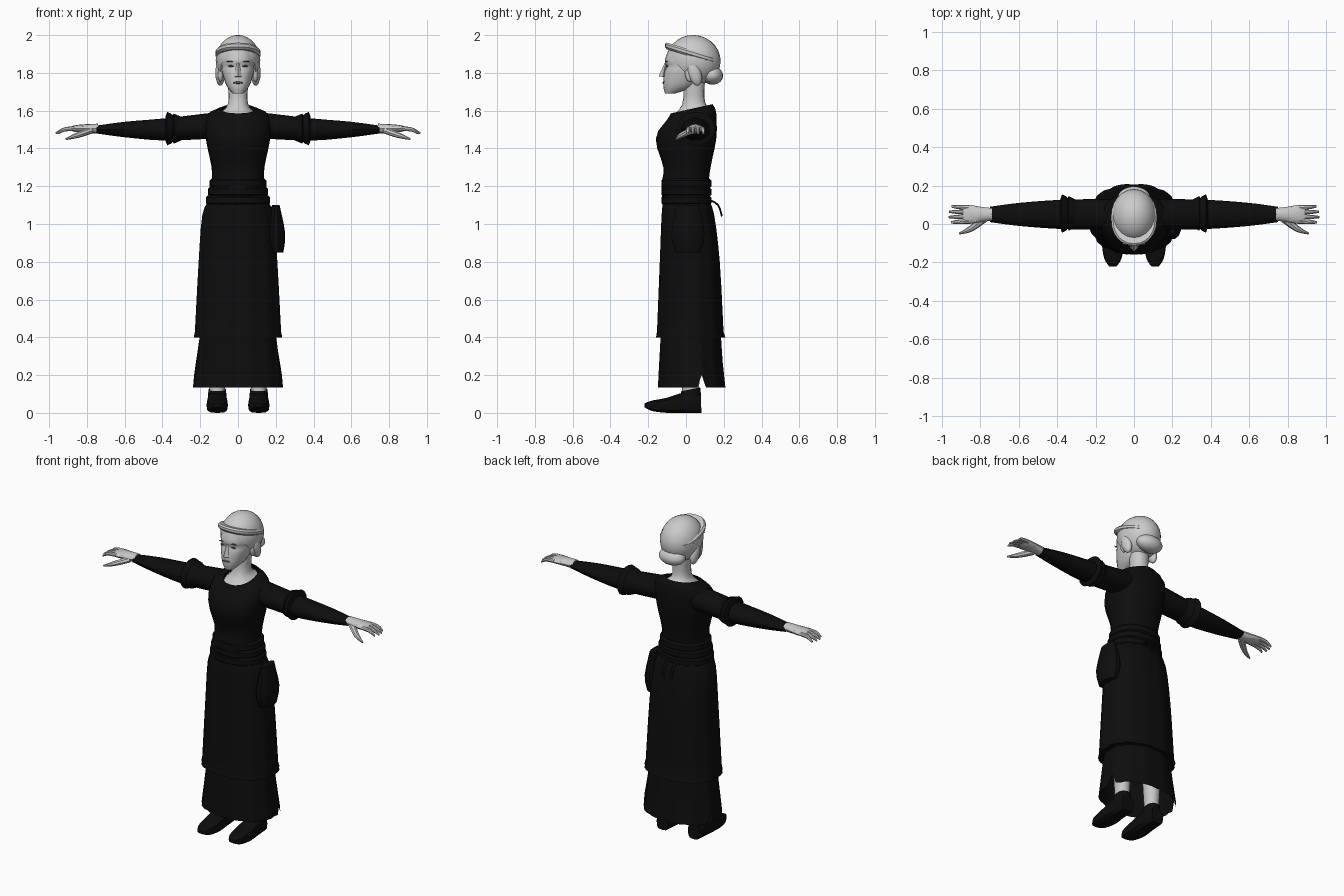
import bpy, bmesh, math
from mathutils import Vector, Matrix

default_cube = bpy.data.objects.get("Cube")
if default_cube:
    bpy.data.objects.remove(default_cube)


def material(name, value):
    colour = (value, value, value, 1)
    mat = bpy.data.materials.new(name)
    mat.use_nodes = True
    mat.diffuse_color = colour
    mat.node_tree.nodes["Principled BSDF"].inputs["Base Color"].default_value = colour
    return mat


BLACK = material("black cloth", .004)
SKIN = material("pale skin", .58)
HAIR = material("pale hair", .6)
SHADE = material("dark grey features", .1)


def finish(name, bm, mat):
    bmesh.ops.recalc_face_normals(bm, faces=bm.faces)
    mesh = bpy.data.meshes.new(name)
    bm.to_mesh(mesh)
    bm.free()
    mesh.materials.append(mat)
    obj = bpy.data.objects.new(name, mesh)
    bpy.context.collection.objects.link(obj)
    bpy.ops.object.select_all(action="DESELECT")
    obj.select_set(True)
    bpy.context.view_layer.objects.active = obj
    bpy.ops.object.shade_smooth_by_angle(angle=math.radians(35))
    return obj


def smooth(keys, steps=3):
    """Fill in rows along a spline through the key rows."""
    rows = []
    last = len(keys) - 1
    for i in range(last):
        around = zip(keys[max(i - 1, 0)], keys[i], keys[i + 1], keys[min(i + 2, last)])
        around = list(around)
        for t in (step / steps for step in range(steps)):
            rows.append([b + t / 2 * (c - a + t * (2 * a - 5 * b + 4 * c - d + t * (3 * (b - c) + d - a)))
                         for a, b, c, d in around])
    return rows + [keys[last]]


def circle(sides, power=.9):
    for i in range(sides):
        angle = math.tau * i / sides
        c, s = math.cos(angle), math.sin(angle)
        yield math.copysign(abs(c) ** power, c), math.copysign(abs(s) ** power, s)


def loft(name, rings, mat, capped=True):
    bm = bmesh.new()
    loops = [[bm.verts.new(point) for point in ring] for ring in rings]
    for lower, upper in zip(loops, loops[1:]):
        for i in range(len(lower)):
            bm.faces.new((lower[i - 1], lower[i], upper[i], upper[i - 1]))
    if capped:
        bm.faces.new(loops[0])
        bm.faces.new(loops[-1])
    return finish(name, bm, mat)


def upright(name, rows, mat, sides=24, x=0, pleat=0, slope=lambda z: 0, capped=True):
    """Rows of height, half width, front and back."""
    rings = []
    for z, width, front, back in rows:
        ring = []
        for i, (c, s) in enumerate(circle(sides)):
            fold = 1 - pleat * (i % 4 == 0)
            y = (back - front) / 2 * s * fold
            ring.append((x + width * c * fold, (front + back) / 2 + y, z + slope(z) * y))
        rings.append(ring)
    return loft(name, rings, mat, capped)


def tube(name, rows, mat, sides=12, power=1):
    """Rows of centre x, y, z, half width and half height."""
    along = Vector(rows[-1][:3]) - Vector(rows[0][:3])
    turn = along.to_track_quat("Z", "Y")
    return loft(name, [[Vector((x, y, z)) + turn @ Vector((width * c, height * s, 0))
                        for c, s in circle(sides, power)] for x, y, z, width, height in rows], mat)


def ball(name, centre, size, mat, tilt=0, cut=None):
    bm = bmesh.new()
    place = Matrix.Translation(centre) @ Matrix.Rotation(tilt, 4, "X") @ Matrix.Diagonal((*size, 1))
    bmesh.ops.create_uvsphere(bm, u_segments=20, v_segments=14, radius=1, matrix=place)
    if cut:
        point, normal = cut
        bmesh.ops.bisect_plane(bm, geom=bm.verts[:] + bm.edges[:] + bm.faces[:],
                               plane_co=point, plane_no=normal, clear_outer=True)
    return finish(name, bm, mat)


# Bodice with a sloping neckline
upright("bodice", smooth([
    (1.1, .16, -.12, .13), (1.2, .14, -.13, .12), (1.3, .14, -.12, .13),
    (1.45, .17, -.16, .16), (1.57, .17, -.1, .16), (1.61, .09, -.08, .14)]),
    BLACK, slope=lambda z: max(0, z - 1.5) * 2, capped=False)

# Layered sash at the waist
for fold in range(3):
    base, width = 1.1 + fold * .045, .17 - fold * .01
    upright(f"sash_fold_{fold + 1}", [
        (base + rise, width - inset, inset - .13, .135 - inset)
        for rise, inset in ((0, .01), (.01, 0), (.04, 0), (.05, .01))], BLACK)

# Overskirt and underskirt, both open at the hem
upright("overskirt", smooth([
    (1.13, .15, -.12, .12), (1.05, .19, -.13, .15), (.8, .21, -.14, .18), (.43, .23, -.155, .2)])
    + [(.4, .236, -.16, .21), (.4, .2, -.14, .19)], BLACK, sides=48, pleat=.03, capped=False)
underskirt = upright("underskirt", [
    (.5, .19, -.13, .18), (.2, .23, -.147, .2), (.135, .24, -.15, .21), (.5, .19, -.12, .17)],
    BLACK, sides=48, pleat=.03, capped=False)
for vertex in underskirt.data.vertices:  # small side slits
    spot = vertex.co
    if spot.z < .15 and abs(spot.y - .085) < .015:
        spot.z = .2

# Hip pouch and sash strings
upright("hip_pouch", smooth([(.85, .04, -.06, .08), (.95, .05, -.08, .1), (1.1, .02, -.05, .07)]),
        BLACK, sides=14, x=.2)
for side in (-1, 1):
    tube(f"sash_string_{side + 2}", smooth([
        (side * .03, y, z, .012, .006) for y, z in ((.12, 1.13), (.17, 1.1), (.19, 1.04))]),
        BLACK, sides=6)

for side, word in ((1, "left"), (-1, "right")):
    # Sleeve with a double ruffle
    tube(f"{word}_sleeve", smooth([
        (side * x, .05, 1.5 + max(0, .35 - x) / 10, depth, depth * .9 - x / 50)
        for x, depth in ((.1, .08), (.2, .08), (.4, .075), (.6, .06), (.75, .04))]), BLACK, sides=14)
    for layer in range(2):
        start, flare = .32 + layer * .035, .08 + layer * .01
        tube(f"{word}_sleeve_ruffle_{layer + 1}", [
            (side * (start + step), .055, 1.505, depth, depth * .9)
            for step, depth in ((-.02, .07), (0, flare), (.02, flare + .01), (.03, .07))], BLACK, sides=18)

    # Hand with four fingers and a thumb
    tube(f"{word}_palm", smooth([
        (side * x, .05, 1.505, depth, height)
        for x, depth, height in ((.74, .033, .026), (.8, .04, .024), (.86, .05, .018), (.89, .04, .01))]),
        SKIN)
    for i, finger in enumerate(("index", "middle", "ring", "little")):
        root, tip = .014 + i * .024, .008 + i * .028
        reach = .97 - abs(i - 1.4) * .012
        tube(f"{word}_{finger}_finger", smooth([
            (side * .86, root, 1.506, .013, .012), (side * .92, (root + tip) / 2, 1.5, .011, .011),
            (side * reach, tip, 1.48, .006, .005)]), SKIN, sides=8)
    tube(f"{word}_thumb", smooth([
        (side * .78, .03, 1.495, .022, .018), (side * .85, -.025, 1.47, .016, .015),
        (side * .91, -.05, 1.45, .005, .005)]), SKIN, sides=8)

    # Leg and shoe
    hip = side * .11
    upright(f"{word}_leg", [(.07, .04, -.02, .07), (.15, .042, -.02, .07), (.5, .06, -.04, .09)],
            SKIN, sides=12, x=hip)
    tube(f"{word}_shoe", smooth([
        (hip, y, (sole + top) / 2, width, (top - sole) / 2)
        for y, width, sole, top in ((.08, .04, 0, .1), (0, .05, 0, .11), (-.1, .057, 0, .08),
                                    (-.18, .045, .01, .065), (-.22, .02, .03, .05))]), BLACK, power=.6)
    upright(f"{word}_shoe_collar", [(.08, .05, -.035, .08), (.125, .046, -.025, .075), (.11, .04, -.02, .07)],
            BLACK, sides=12, x=hip, slope=lambda z: .2, capped=False)

    # Eye, eyebrow, ear and side lock of hair
    ball(f"{word}_eye", (side * .037, -.1, 1.836), (.016, .005, .005), SHADE)
    ball(f"{word}_eyebrow", (side * .04, -.103, 1.86), (.022, .006, .003), SHADE)
    ball(f"{word}_ear", (side * .092, .015, 1.79), (.014, .02, .038), SKIN, tilt=.2)
    ball(f"{word}_side_lock", (side * .094, .045, 1.8), (.026, .035, .07), HAIR, tilt=.3)

# Neck and head
upright("neck", smooth([(1.59, .09, -.076, .13), (1.64, .052, -.02, .1), (1.76, .055, -.01, .1)]),
        SKIN, sides=16, slope=lambda z: max(0, 1.7 - z) * 2)
upright("head", smooth([
    (1.69, .026, -.11, -.06), (1.73, .06, -.12, .05), (1.8, .084, -.116, .11),
    (1.835, .088, -.105, .12), (1.87, .09, -.112, .13), (1.94, .08, -.085, .12)]), SKIN, sides=20)

# Wedge nose and lips
bm = bmesh.new()
bmesh.ops.create_cone(bm, cap_ends=True, segments=4, radius1=.022, radius2=.006, depth=.075,
                      matrix=Matrix.Translation((0, -.115, 1.815)) @ Matrix.Rotation(-.2, 4, "X"))
finish("nose", bm, SKIN)
ball("lips", (0, -.119, 1.748), (.026, .006, .006), SHADE)

# Swept-back hair with a tilted band and low bun
ball("hair_cap", (0, .042, 1.868), (.118, .142, .132), HAIR, tilt=-.25,
     cut=((0, -.1, 1.9), (0, -.72, -.7)))
upright("hair_band", [
    (1.885 + rise, .12 - inset, inset - .112, .175 - inset)
    for rise, inset in ((0, .01), (.01, 0), (.025, 0), (.035, .01))], HAIR, slope=lambda z: -.3)
ball("hair_bun", (0, .138, 1.788), (.085, .058, .05), HAIR, tilt=-.2)
